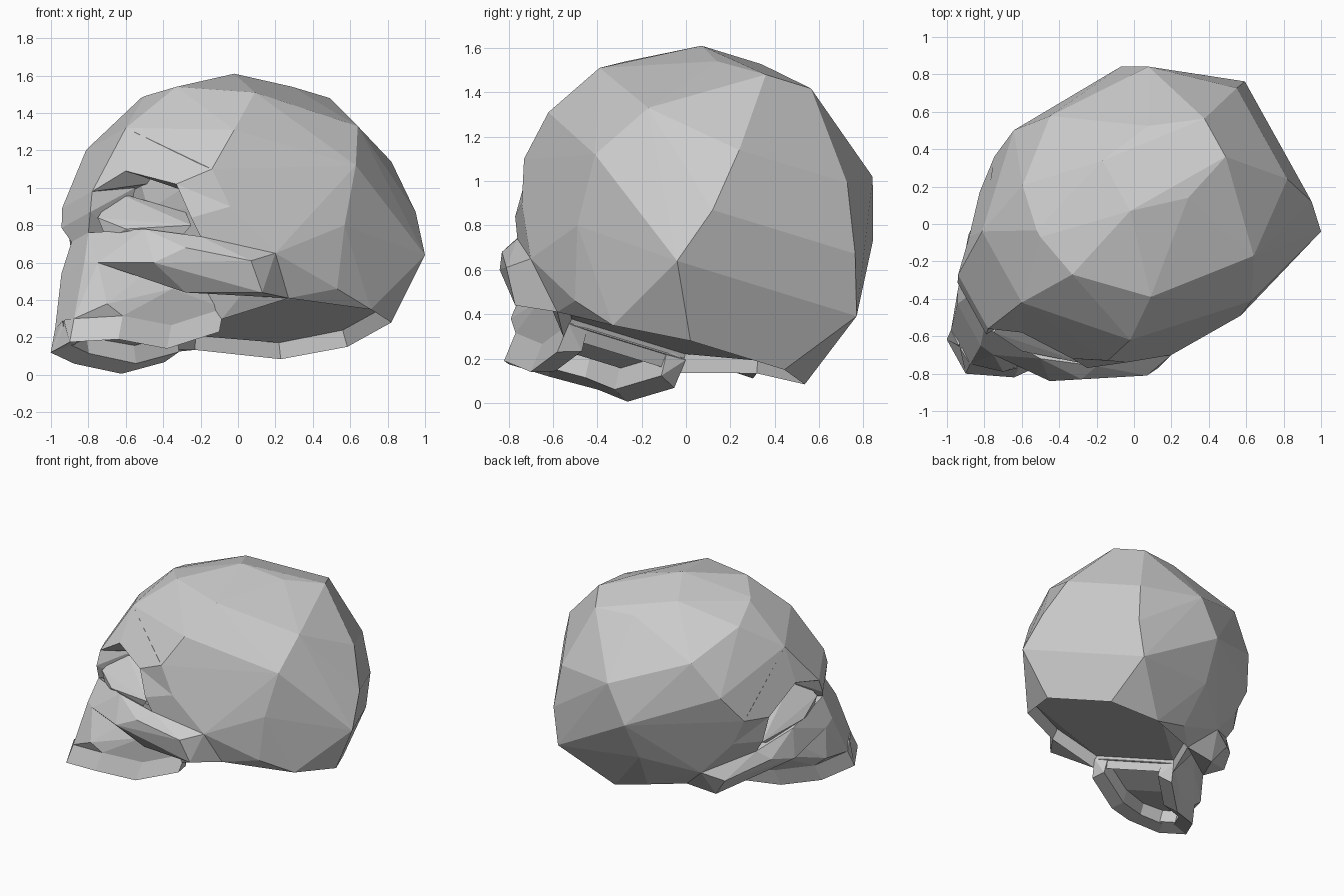
import bpy, bmesh
from mathutils import Vector

if "Cube" in bpy.data.objects:
    bpy.data.objects.remove(bpy.data.objects["Cube"])

# The skull is symmetric about a tilted plane: SIDE points to its visible flank
SIDE = Vector((0.47, -0.845, 0.26)).normalized()
UP = Vector((-0.126, 0.227, 0.967)).normalized()
BACK = Vector((0.874, 0.486, 0.0))
OFFSET = 0.19


def mirror(p):
    p = Vector(p)
    return p - 2 * (p.dot(SIDE) - OFFSET) * SIDE


def lift(p, h):
    """Point above p, leaning back with the slope of the snout."""
    return Vector(p) + UP * h + BACK * h * 0.35


def hull(name, points, recess=0.0):
    """Flat-faced solid wrapped around points, optionally hollowed from below."""
    bm = bmesh.new()
    for p in points:
        bm.verts.new(p)
    bmesh.ops.convex_hull(bm, input=bm.verts[:])
    loose = [v for v in bm.verts if not v.link_faces]
    bmesh.ops.delete(bm, geom=loose, context='VERTS')
    bmesh.ops.dissolve_limit(bm, angle_limit=0.04, verts=bm.verts[:], edges=bm.edges[:])
    bmesh.ops.recalc_face_normals(bm, faces=bm.faces[:])
    if recess:
        base = [f for f in bm.faces if f.normal.dot(UP) < -0.85]
        # the hollow stays open at the front, towards the palate
        raised = {v for f in base for v in f.verts if v.co.dot(BACK) < -0.2}
        bmesh.ops.inset_region(bm, faces=base, thickness=0.02, use_even_offset=True)
        raised |= {v for f in base for v in f.verts}
        for v in raised:
            if v.is_valid:
                v.co += UP * recess
    mesh = bpy.data.meshes.new(name)
    bm.to_mesh(mesh)
    bm.free()
    ob = bpy.data.objects.new(name, mesh)
    bpy.context.collection.objects.link(ob)
    return ob


def whole(name, half, recess=0.0):
    """One solid spanning both sides of the middle plane."""
    return hull(name, [Vector(p) for p in half] + [mirror(p) for p in half], recess)


def pair(name, pts):
    """Separate left and right solids."""
    hull(name + "_left", [Vector(p) for p in pts])
    hull(name + "_right", [mirror(p) for p in pts])


# shared landmarks
temple_top = (-0.02, -0.62, 1.31)
temple_mid = (-0.14, -0.73, 1.10)
temple_low = (-0.04, -0.74, 0.90)
forehead = (-0.60, -0.42, 1.32)
crown_front = (-0.50, -0.07, 1.49)
brow_outer = (-0.33, -0.72, 1.02)
brow_peak = (-0.60, -0.58, 1.09)
brow_inner = (-0.78, -0.56, 0.98)
brow_back = (-0.42, -0.48, 1.03)
nose_root = (-0.80, -0.55, 0.76)
cheek_top = (-0.20, -0.76, 0.74)
cheek_edge = (-0.28, -0.83, 0.68)
cheek_point = (-0.45, -0.84, 0.60)
cheek_under = (-0.28, -0.74, 0.44)
arch_end = (0.20, -0.70, 0.65)
ear_base = (0.27, -0.58, 0.41)
jaw_back = (-0.10, -0.58, 0.23)

# cranium: rounded braincase with a shallow hollow underneath
whole("cranium", [
    crown_front, (-0.33, -0.27, 1.54), (-0.02, 0.07, 1.61), (0.09, -0.39, 1.51),
    (0.29, 0.14, 1.54), (0.49, 0.36, 1.48), (0.64, -0.17, 1.33), (0.82, 0.24, 1.14),
    (0.95, 0.12, 0.87), (1.0, -0.04, 0.64), (0.82, 0.02, 0.28),
    (0.63, -0.41, 1.12), (0.57, -0.49, 0.80), (0.53, -0.50, 0.46), (0.71, -0.33, 0.35),
    temple_top, temple_mid, temple_low, forehead, arch_end, ear_base,
    lift(jaw_back, 0.07), (-0.48, -0.50, 0.88)], recess=0.09)

# brow arching over the eye sockets
whole("brow_middle", [forehead, crown_front, brow_peak, brow_inner, brow_back])
pair("brow_side", [
    forehead, temple_top, temple_mid, temple_low, brow_outer, brow_peak, brow_back])

# bridge of the nose between the sockets
whole("nose_bridge", [
    brow_inner, (-0.79, -0.59, 0.87), nose_root,
    (-0.55, -0.45, 1.0), (-0.60, -0.42, 0.72)])

# outer rim and sloping floor of each eye socket
pair("socket_rim", [
    brow_outer, (-0.24, -0.74, 0.92), (-0.25, -0.77, 0.84), temple_low,
    cheek_top, arch_end, (-0.10, -0.66, 0.95)])
pair("socket_floor", [
    (-0.75, -0.58, 0.84), (-0.60, -0.68, 0.78), (-0.25, -0.75, 0.80),
    (-0.66, -0.43, 0.98), (-0.28, -0.60, 0.87), (-0.45, -0.45, 0.72),
    (-0.70, -0.60, 0.72), (-0.35, -0.70, 0.68)])

# cheekbones and the arches running back to the ears
pair("cheekbone", [
    nose_root, (-0.50, -0.72, 0.78), cheek_top, cheek_edge, (-0.75, -0.70, 0.60),
    cheek_point, cheek_under, (-0.35, -0.58, 0.68)])
pair("cheek_arch", [
    cheek_top, cheek_edge, cheek_point, (0.07, -0.81, 0.61), arch_end,
    (0.13, -0.77, 0.44), cheek_under, ear_base])

# upper jaw block, ending above the tooth ridge
ridge = [Vector(p) for p in
         [(-0.90, -0.80, 0.175), (-0.64, -0.82, 0.19), (-0.38, -0.70, 0.14), jaw_back]]
whole("upper_jaw", [lift(p, 0.13) for p in ridge] + [
    (-0.70, -0.79, 0.38), (-0.75, -0.70, 0.60), (-0.82, -0.65, 0.61),
    nose_root, (-0.35, -0.66, 0.46), (-0.35, -0.58, 0.66)])


# tooth ridge around the palate
def section(p):
    inner = p - SIDE * 0.10 + BACK * 0.04 + UP * 0.03
    return [p, lift(p, 0.13), inner, inner + UP * 0.12]


for i in range(3):
    pair("tooth_ridge_%d" % (i + 1), section(ridge[i]) + section(ridge[i + 1]))
tip = ridge[0]
inner_tip = tip + BACK * 0.12 + UP * 0.03
whole("tooth_ridge_front", [tip, lift(tip, 0.13), inner_tip, inner_tip + UP * 0.14])
